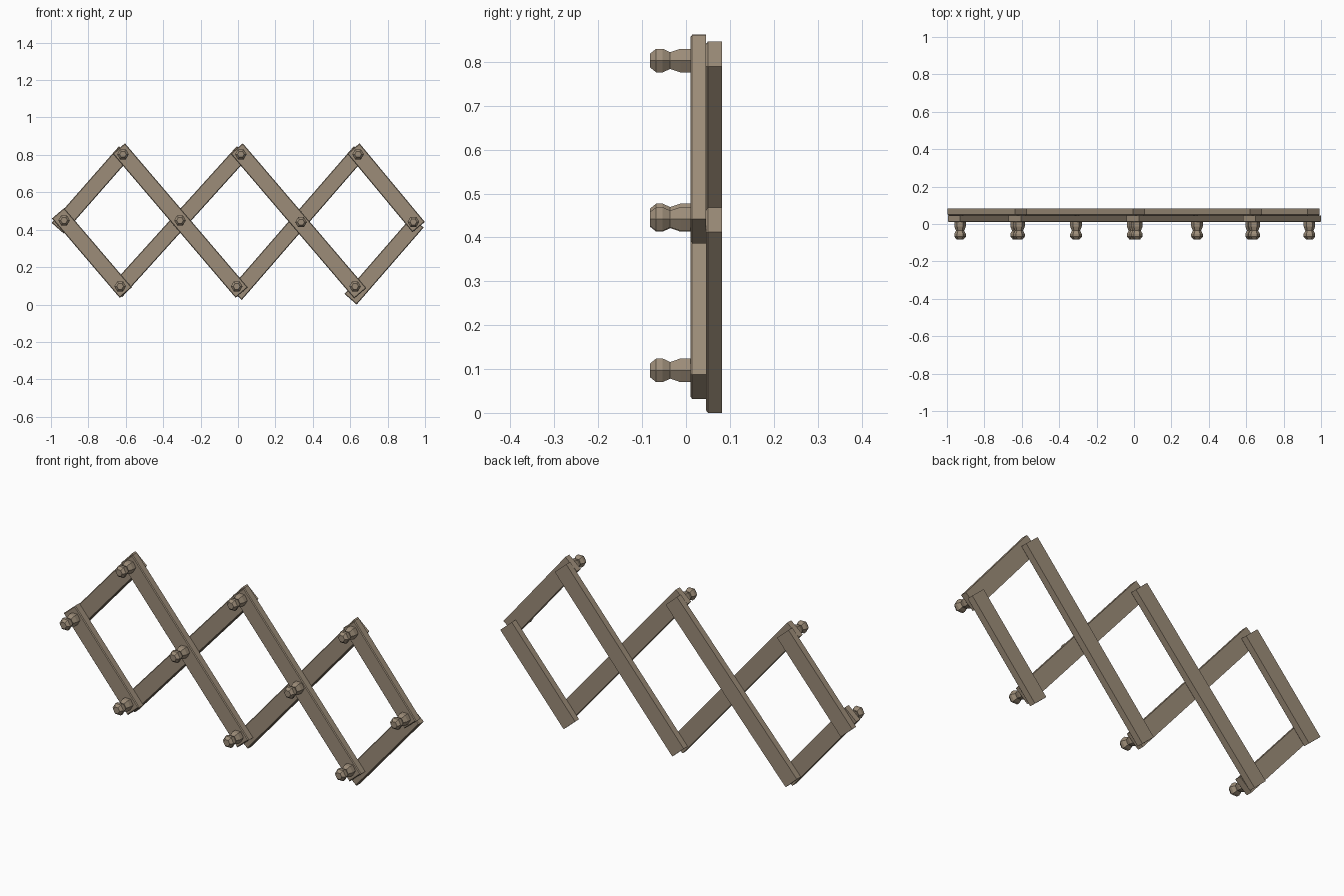
import bpy, bmesh, math
from mathutils import Vector

if "Cube" in bpy.data.objects:
    bpy.data.objects.remove(bpy.data.objects["Cube"])

wood = bpy.data.materials.new("weathered_wood")
wood.diffuse_color = (0.335, 0.265, 0.19, 1)
wood.use_nodes = True
wood.node_tree.nodes["Principled BSDF"].inputs["Base Color"].default_value = wood.diffuse_color

WIDTH, BEVEL = 0.086, 0.004


def finish(name, bm):
    bmesh.ops.recalc_face_normals(bm, faces=bm.faces)
    me = bpy.data.meshes.new(name)
    bm.to_mesh(me)
    bm.free()
    me.materials.append(wood)
    ob = bpy.data.objects.new(name, me)
    bpy.context.collection.objects.link(ob)
    return ob


def loft(bm, rings):
    """Skin a list of equal vertex rings and cap both ends."""
    loops = [[bm.verts.new(p) for p in r] for r in rings]
    n = len(loops[0])
    for a, b in zip(loops, loops[1:]):
        for i in range(n):
            j = (i + 1) % n
            bm.faces.new((a[i], a[j], b[j], b[i]))
    bm.faces.new(loops[0])
    bm.faces.new(loops[-1])


def slat(name, start, end, y0, y1):
    """Flat board between two end centres, chamfered on its front edges."""
    a, b = Vector((start[0], 0, start[1])), Vector((end[0], 0, end[1]))
    u = (b - a).normalized()
    v = Vector((-u.z, 0, u.x))

    def ring(y, inset):
        h = WIDTH / 2 - inset
        p, q = a + u * inset, b - u * inset
        off = Vector((0, y, 0))
        return [p - v * h + off, q - v * h + off, q + v * h + off, p + v * h + off]

    bm = bmesh.new()
    loft(bm, [ring(y0, BEVEL), ring(y0 + BEVEL, 0), ring(y1, 0)])
    finish(name, bm)


def peg(name, x, z):
    """Six-sided turned knob pointing forward: (y, radius) profile."""
    profile = [(0.02, 0.031), (-0.013, 0.031), (-0.036, 0.022),
               (-0.053, 0.031), (-0.068, 0.031), (-0.082, 0.018)]
    bm = bmesh.new()
    loft(bm, [[(x + r * math.cos(i * math.pi / 3), y, z + r * math.sin(i * math.pi / 3))
               for i in range(6)] for y, r in profile])
    finish(name, bm)


# front layer, boards falling to the right
front = [((-0.962, 0.488), (-0.600, 0.064)), ((-0.637, 0.834), (0.020, 0.064)),
         ((-0.007, 0.834), (0.654, 0.060)), ((0.617, 0.834), (0.966, 0.414))]
for i, (s, e) in enumerate(front):
    slat(f"front_slat_{i + 1}", s, e, 0.01, 0.046)

# back layer, boards rising to the right
back = [((-0.964, 0.408), (-0.604, 0.818)), ((-0.652, 0.068), (0.026, 0.818)),
        ((-0.012, 0.053), (0.652, 0.818)), ((0.602, 0.028), (0.960, 0.440))]
for i, (s, e) in enumerate(back):
    slat(f"back_slat_{i + 1}", s, e, 0.046, 0.082)

# pegs at every joint
joints = [(-0.93, 0.45), (-0.31, 0.45), (0.337, 0.44), (0.938, 0.442),
          (-0.615, 0.803), (0.015, 0.803), (0.642, 0.803),
          (-0.63, 0.097), (-0.007, 0.097), (0.626, 0.097)]
for i, (x, z) in enumerate(joints):
    peg(f"peg_{i + 1}", x, z)
